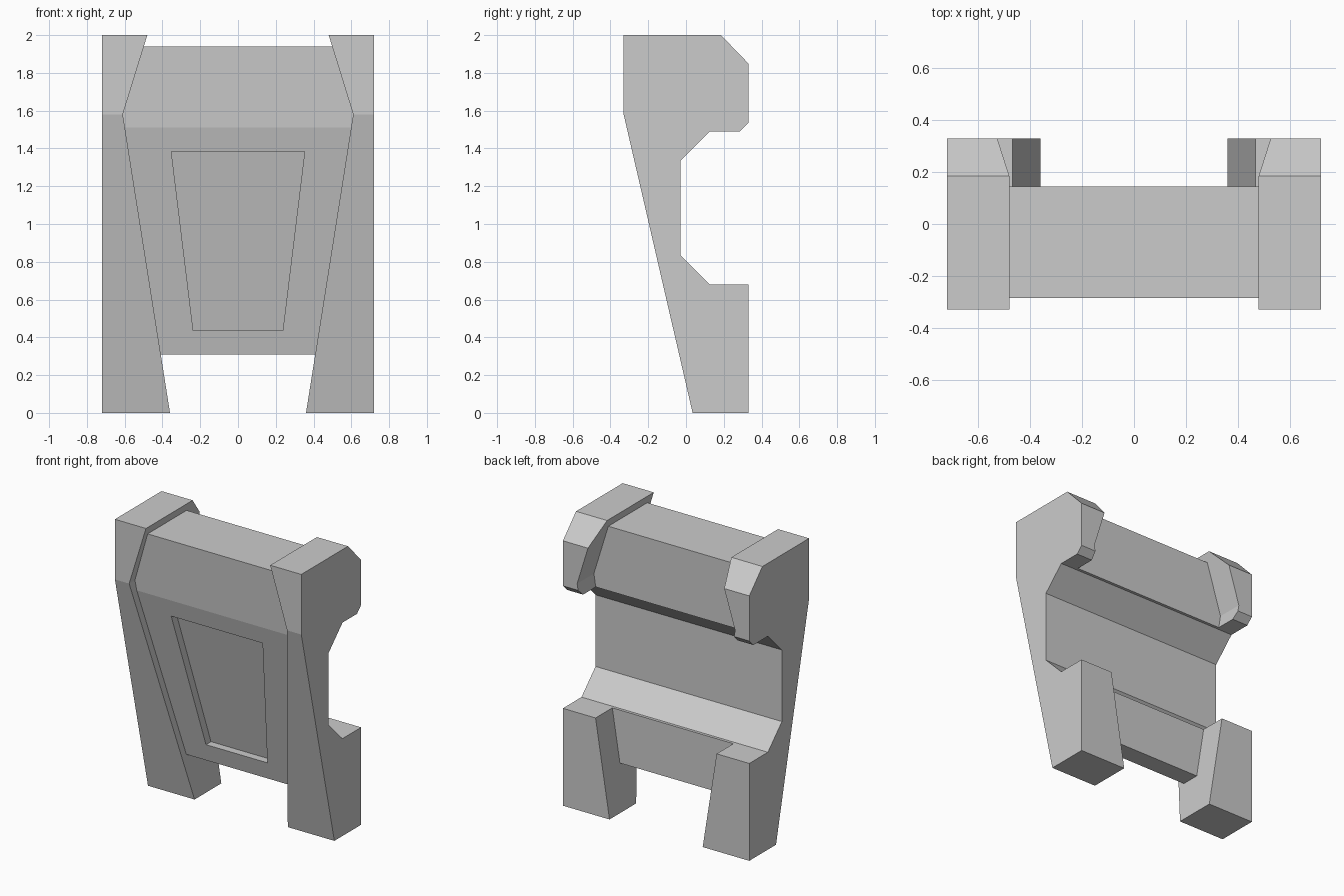
import bpy, bmesh

if "Cube" in bpy.data.objects:
    bpy.data.objects.remove(bpy.data.objects["Cube"])

BEND_Z = 1.58


def inner_x(z):
    """Half width of the opening between the pillars at height z."""
    if z <= BEND_Z:
        return 0.36 + 0.25 * z / BEND_Z
    return 0.61 - 0.13 * (z - BEND_Z) / (2 - BEND_Z)


def extrude_profile(profile, x0, x1):
    """Solid from a (y, z) profile, with an edge loop at the bend height."""
    bm = bmesh.new()
    face = bm.faces.new([bm.verts.new((x0, y, z)) for y, z in profile])
    ext = bmesh.ops.extrude_face_region(bm, geom=[face], use_keep_orig=True)
    for v in ext["geom"]:
        if isinstance(v, bmesh.types.BMVert):
            v.co.x = x1
    bmesh.ops.bisect_plane(bm, geom=bm.verts[:] + bm.edges[:] + bm.faces[:],
                           dist=1e-5, plane_co=(0, 0, BEND_Z), plane_no=(0, 0, 1))
    bmesh.ops.recalc_face_normals(bm, faces=bm.faces[:])
    return bm


def finish(name, bm):
    bmesh.ops.recalc_face_normals(bm, faces=bm.faces[:])
    mesh = bpy.data.meshes.new(name)
    bm.to_mesh(mesh)
    bm.free()
    obj = bpy.data.objects.new(name, mesh)
    bpy.context.collection.objects.link(obj)
    return obj


# Side pillars: slanted inner faces, mirrored
pillar_profile = [(-0.33, 2), (0.185, 2), (0.33, 1.85), (0.33, 1.535), (0.285, 1.49),
                  (0.125, 1.49), (-0.03, 1.335), (-0.03, 0.835), (0.125, 0.68),
                  (0.33, 0.68), (0.33, 0), (0.035, 0), (-0.33, BEND_Z)]
bm = extrude_profile(pillar_profile, 0.0, 0.72)
for v in bm.verts:
    if v.co.x < 0.1:
        v.co.x = inner_x(v.co.z)
pillars = finish("side_pillars", bm)
mirror = pillars.modifiers.new("mirror", 'MIRROR')
mirror.use_axis[0] = True

# Centre panel: fits between the pillars
panel_profile = [(-0.285, 1.94), (0.145, 1.94), (0.145, 1.49), (0.125, 1.49),
                 (-0.03, 1.335), (-0.03, 0.835), (0.125, 0.68), (0.145, 0.68),
                 (0.145, 0.31), (0.014, 0.31), (-0.262, 1.51)]
bm = extrude_profile(panel_profile, -1, 1)
for v in bm.verts:
    v.co.x *= inner_x(v.co.z)

# Recessed trapezoid in the front of the panel
front = next(f for f in bm.faces if len(f.verts) == 4
             and abs(min(v.co.z for v in f.verts) - 0.31) < 1e-4
             and abs(max(v.co.z for v in f.verts) - 1.51) < 1e-4)
bmesh.ops.inset_individual(bm, faces=[front], thickness=0.05)
for v in front.verts:
    top = v.co.z > 0.9
    z = 1.385 if top else 0.435
    x = 0.353 if top else 0.237
    v.co = (x if v.co.x > 0 else -x, 0.014 - 0.23 * (z - 0.31), z)
recess = bmesh.ops.extrude_discrete_faces(bm, faces=[front])["faces"][0]
for v in recess.verts:
    v.co.y += 0.055
finish("centre_panel", bm)
